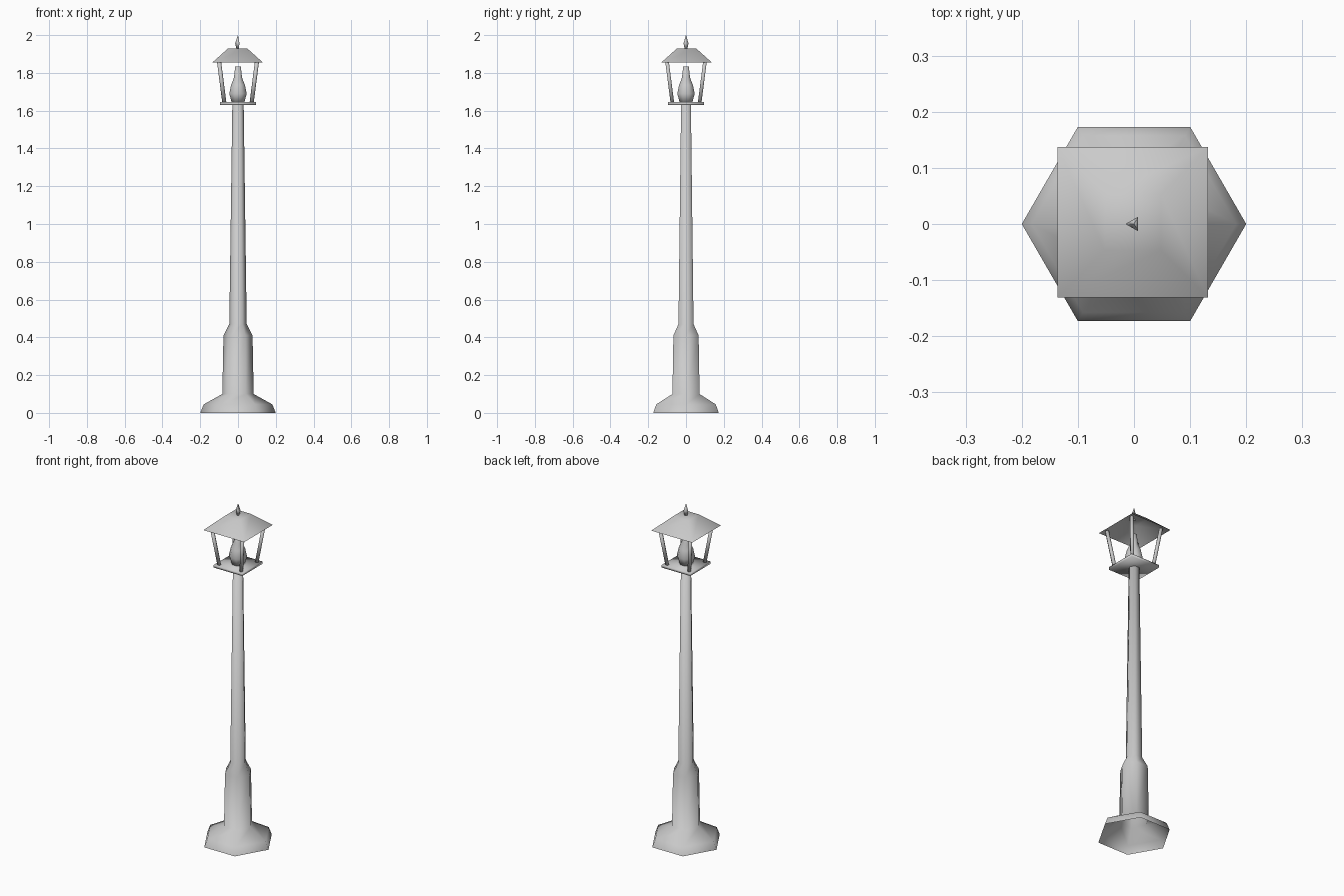
import bpy, bmesh, math
from mathutils import Vector

if "Cube" in bpy.data.objects:
    bpy.data.objects.remove(bpy.data.objects["Cube"])

iron = bpy.data.materials.new("grey_iron")
iron.diffuse_color = (0.6, 0.6, 0.6, 1)
iron.use_nodes = True
iron.node_tree.nodes["Principled BSDF"].inputs["Base Color"].default_value = iron.diffuse_color


def finish(name, bm):
    """Turn a bmesh into a smooth shaded object."""
    bmesh.ops.recalc_face_normals(bm, faces=bm.faces)
    for f in bm.faces:
        f.smooth = True
    me = bpy.data.meshes.new(name)
    bm.to_mesh(me)
    bm.free()
    me.materials.append(iron)
    ob = bpy.data.objects.new(name, me)
    bpy.context.collection.objects.link(ob)
    return ob


def loft(name, rings, sides, turn=0.0, cap_bottom=True, cap_top=True):
    """Stack regular polygons; each ring is (x, y, z, radius)."""
    bm = bmesh.new()
    loops = []
    for x, y, z, r in rings:
        angles = [turn + math.tau * i / sides for i in range(sides)]
        loops.append([bm.verts.new((x + r * math.cos(a), y + r * math.sin(a), z))
                      for a in angles])
    for lo, hi in zip(loops, loops[1:]):
        for i in range(sides):
            j = (i + 1) % sides
            bm.faces.new((lo[i], lo[j], hi[j], hi[i]))
    if cap_bottom:
        bm.faces.new(loops[0][::-1])
    if cap_top:
        bm.faces.new(loops[-1])
    return finish(name, bm)


def upright(profile, x=0.0, y=0.0):
    return [(x, y, z, r) for z, r in profile]


DIAG = math.sqrt(2)
QUARTER = math.pi / 4

# Hexagonal post with flared foot, open underneath
loft("post", upright([(0, .2), (.045, .182), (.1, .083), (.41, .077),
                      (.47, .046), (1.635, .03)]), 6, cap_bottom=False)

# Square lantern floor
loft("lantern_floor", upright([(1.63, .094 * DIAG), (1.645, .094 * DIAG)]), 4, QUARTER)

# Lamp bulb
loft("bulb", upright([(1.643, .036), (1.69, .05), (1.735, .04), (1.775, .023),
                      (1.835, .016)]), 8, math.pi / 8)

# Four leaning corner bars
for sx in (-1, 1):
    for sy in (-1, 1):
        loft("corner_bar", [(sx * .072, sy * .072, 1.64, .011),
                            (sx * .101, sy * .101, 1.865, .011)], 6)

# Open square roof
loft("roof", upright([(1.855, .134 * DIAG), (1.93, .05 * DIAG)], -.002, .003),
     4, QUARTER, cap_bottom=False)

# Three-sided finial
loft("finial", upright([(1.925, .008), (1.957, .015), (2.0, .0005)]), 3, math.pi)
